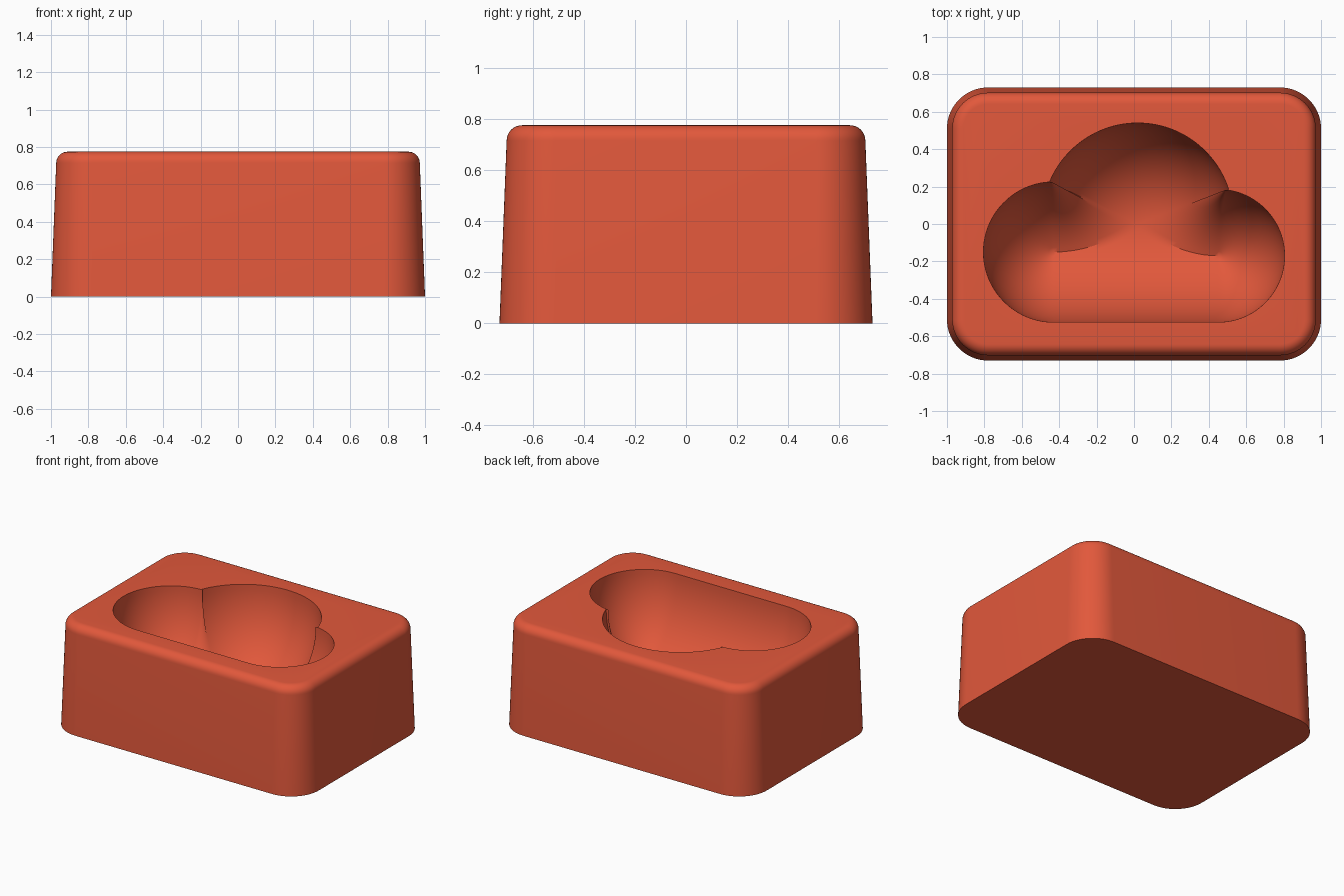
import bpy, bmesh, math
from mathutils import Vector

if "Cube" in bpy.data.objects:
    bpy.data.objects.remove(bpy.data.objects["Cube"], do_unlink=True)

HEIGHT = 0.775
DEPTH = 0.62
FRONT = -0.525           # straight front edge of the cloud

terracotta = bpy.data.materials.new("terracotta_red")
terracotta.use_nodes = True
terracotta.diffuse_color = (0.76, 0.098, 0.044, 1)
bsdf = next(n for n in terracotta.node_tree.nodes if n.type == "BSDF_PRINCIPLED")
bsdf.inputs["Base Color"].default_value = terracotta.diffuse_color


def finish(bm, name):
    bmesh.ops.recalc_face_normals(bm, faces=bm.faces)
    mesh = bpy.data.meshes.new(name)
    bm.to_mesh(mesh)
    bm.free()
    mesh.materials.append(terracotta)
    obj = bpy.data.objects.new(name, mesh)
    bpy.context.collection.objects.link(obj)
    return obj


def bridge(bm, rings):
    for a, b in zip(rings, rings[1:]):
        for i in range(len(a)):
            j = (i + 1) % len(a)
            bm.faces.new((a[i], a[j], b[j], b[i]))


def block_ring(bm, inset, z):
    hx, hy, r = 1 - inset, 0.73 - inset, 0.22 - inset
    verts = []
    for k, (sx, sy) in enumerate(((1, 1), (-1, 1), (-1, -1), (1, -1))):
        for i in range(17):
            a = math.pi / 2 * (k + i / 16)
            verts.append(bm.verts.new((sx * (hx - r) + r * math.cos(a),
                                       sy * (hy - r) + r * math.sin(a), z)))
    return verts


# Tapered block with a rounded top rim
bm = bmesh.new()
rim = 0.06
rings = [block_ring(bm, 0, 0)]
for i in range(9):
    a = math.pi / 2 * i / 8
    rings.append(block_ring(bm, 0.028 + rim * (1 - math.cos(a)),
                            HEIGHT - rim + rim * math.sin(a)))
bridge(bm, rings)
bm.faces.new(rings[0])
bm.faces.new(rings[-1])
block = finish(bm, "mould_block")

# Cloud outline: each rim point is paired with a foot on the valley line
left, middle, right = Vector((-0.43, -0.15)), Vector((0.02, 0.0)), Vector((0.45, -0.17))
pairs = []


def lobe(centre, radius, start, end, steps, foot):
    for i in range(steps + 1):
        a = math.radians(start + (end - start) * i / steps)
        pairs.append((centre + radius * Vector((math.cos(a), math.sin(a))), foot))


def valley(end, steps=20):
    # Points from a side lobe to the middle, rising in a parabola
    return [Vector((end.x + (middle.x - end.x) * i / steps,
                    end.y + (middle.y - end.y) * (i / steps) ** 2))
            for i in range(steps + 1)]


left_valley, right_valley = valley(left), valley(right)
lobe(right, 0.355, -90, 83.5, 40, right)
cusp = pairs[-1][0]
pairs += [(cusp, f) for f in right_valley[1:]]
lobe(Vector((0.02, 0.03)), 0.51, 17.5, 157.5, 48, middle)
cusp = Vector((-0.44, 0.225))
pairs += [(cusp, f) for f in reversed(left_valley[:-1])]
lobe(left, 0.375, 91.5, 270, 40, left)
for f in left_valley[1:] + right_valley[-2:0:-1]:
    pairs.append((Vector((f.x, FRONT)), f))

# Hollow cutter: rounded walls sinking from the outline to the valley
bm = bmesh.new()
rings = [[bm.verts.new((p.x, p.y, HEIGHT + 0.1)) for p, f in pairs]]
for k in range(25):
    t = 1 - math.cos(math.pi / 2 * k / 24)
    ring = []
    for p, f in pairs:
        q = p.lerp(f, t)
        u = 1 - min(1, t * (f.y - FRONT) / 0.53)
        ring.append(bm.verts.new((q.x, q.y, HEIGHT - DEPTH * math.sqrt(1 - u * u))))
    rings.append(ring)
bridge(bm, rings)
bmesh.ops.remove_doubles(bm, verts=bm.verts, dist=0.0005)
bmesh.ops.holes_fill(bm, edges=[e for e in bm.edges if e.is_boundary], sides=0)
cutter = finish(bm, "cloud_cutter")
cutter.hide_render = True

# Cut the hollow, then smooth while keeping sharp rims
cut = block.modifiers.new("cloud_hollow", "BOOLEAN")
cut.operation = "DIFFERENCE"
cut.solver = "EXACT"
cut.object = cutter
bpy.context.view_layer.objects.active = block
block.select_set(True)
bpy.ops.object.modifier_apply(modifier=cut.name)
bpy.data.objects.remove(cutter, do_unlink=True)
bpy.ops.object.shade_smooth_by_angle(angle=math.radians(30))
